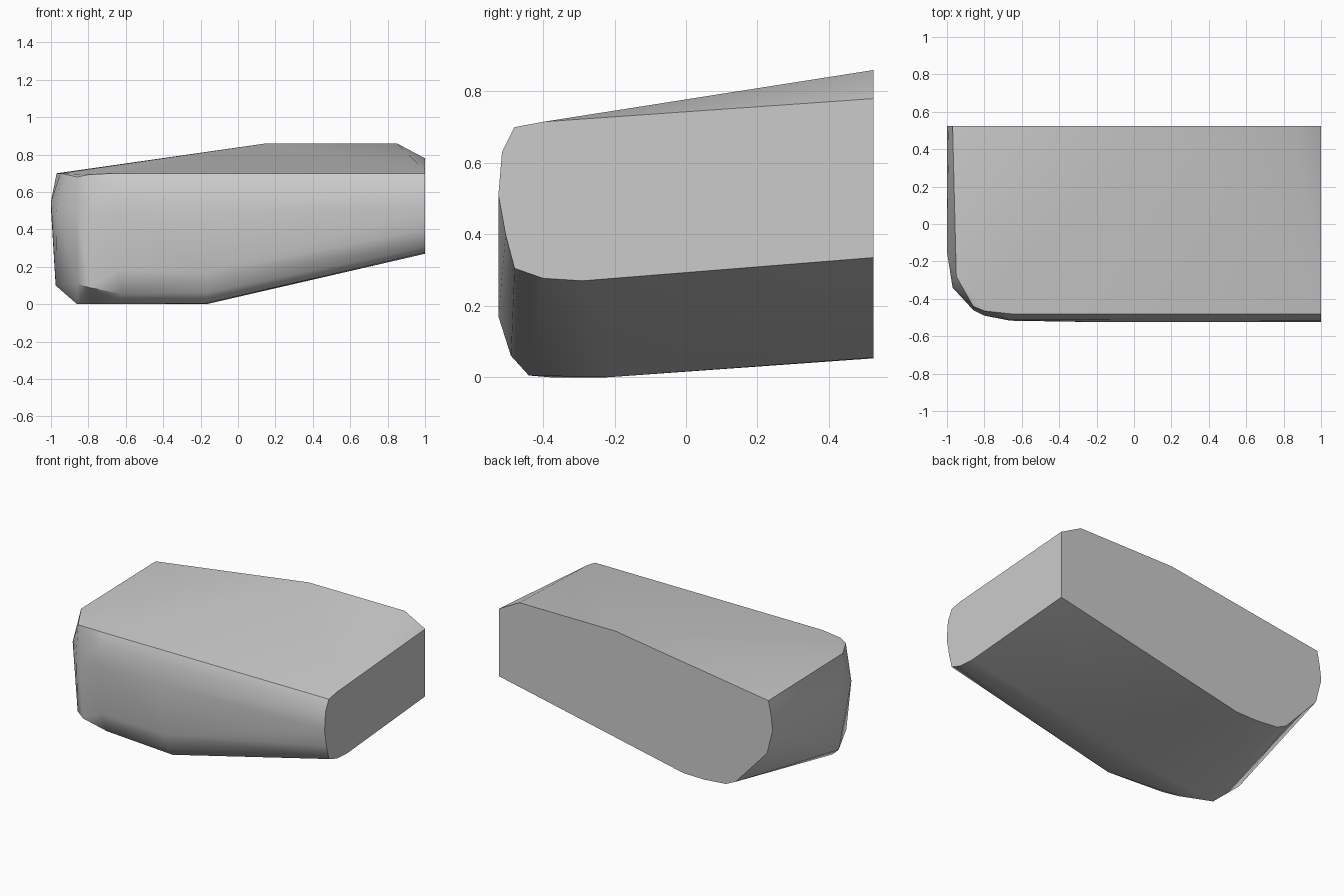
import bpy
import bmesh
from math import radians

default_cube = bpy.data.objects.get("Cube")
if default_cube:
    bpy.data.objects.remove(default_cube, do_unlink=True)


def make_material(name, color):
    material = bpy.data.materials.new(name)
    material.use_nodes = True
    material.diffuse_color = color
    shader = material.node_tree.nodes["Principled BSDF"]
    shader.inputs["Base Color"].default_value = color
    return material


def hull_object(name, points, material):
    """Wrap a taut skin around the points and merge the coplanar faces."""
    bm = bmesh.new()
    for point in points:
        bm.verts.new(point)
    hull = bmesh.ops.convex_hull(bm, input=bm.verts)
    unused = set(hull["geom_interior"] + hull["geom_unused"])
    loose = [v for v in unused if isinstance(v, bmesh.types.BMVert)]
    bmesh.ops.delete(bm, geom=loose, context="VERTS")
    bmesh.ops.dissolve_limit(bm, angle_limit=radians(1), verts=bm.verts, edges=bm.edges)
    bmesh.ops.recalc_face_normals(bm, faces=bm.faces)
    mesh = bpy.data.meshes.new(name)
    bm.to_mesh(mesh)
    bm.free()
    mesh.materials.append(material)
    obj = bpy.data.objects.new(name, mesh)
    bpy.context.collection.objects.link(obj)
    bpy.context.view_layer.objects.active = obj
    obj.select_set(True)
    bpy.ops.object.shade_smooth_by_angle(angle=radians(30))
    obj.select_set(False)
    return obj


half_length = 1.0
half_depth = 0.525

# Flat back outline (x, z)
back_outline = [
    (1, .78), (.85, .86), (.15, .86), (-.97, .7), (-.99, .6), (-1, .51),
    (-.96, .35), (-.73, .1), (-.66, .067), (-.5, .053), (-.35, .055), (1, .335),
]

# Flat end outline (y, z)
end_outline = [
    (-.4, .715), (-.48, .7), (-.515, .63), (-.525, .51),
    (-.505, .4), (-.48, .305), (-.4, .277), (-.29, .27),
]

# Front wall profile where the sloping underside begins (y, z)
front_profile = [(-.525, .5), (-.525, .17), (-.49, .06), (-.44, .005), (-.22, 0)]

# Rounded front corner, from the wall round to the side (x, y, z)
corner = [
    (-.66, -.48, .7), (-.66, -.513, .62), (-.66, -.517, .5), (-.64, -.515, .18),
    (-.62, -.48, .055), (-.67, -.38, 0),
    (-.8, -.465, .693), (-.8, -.49, .5), (-.8, -.475, .09),
    (-.86, -.44, .68), (-.86, -.46, .5), (-.86, -.445, .11), (-.86, -.3, 0),
    (-.95, -.28, .7), (-.97, -.34, .5), (-.975, -.2, .1),
    (-1, -.15, .55),
]

points = [(x, half_depth, z) for x, z in back_outline]
points += [(half_length, y, z) for y, z in end_outline]
points += [(-.17, y, z) for y, z in front_profile]
points += corner

grey = make_material("plain grey", (0.6, 0.6, 0.6, 1))
hull_object("rounded_block", points, grey)
